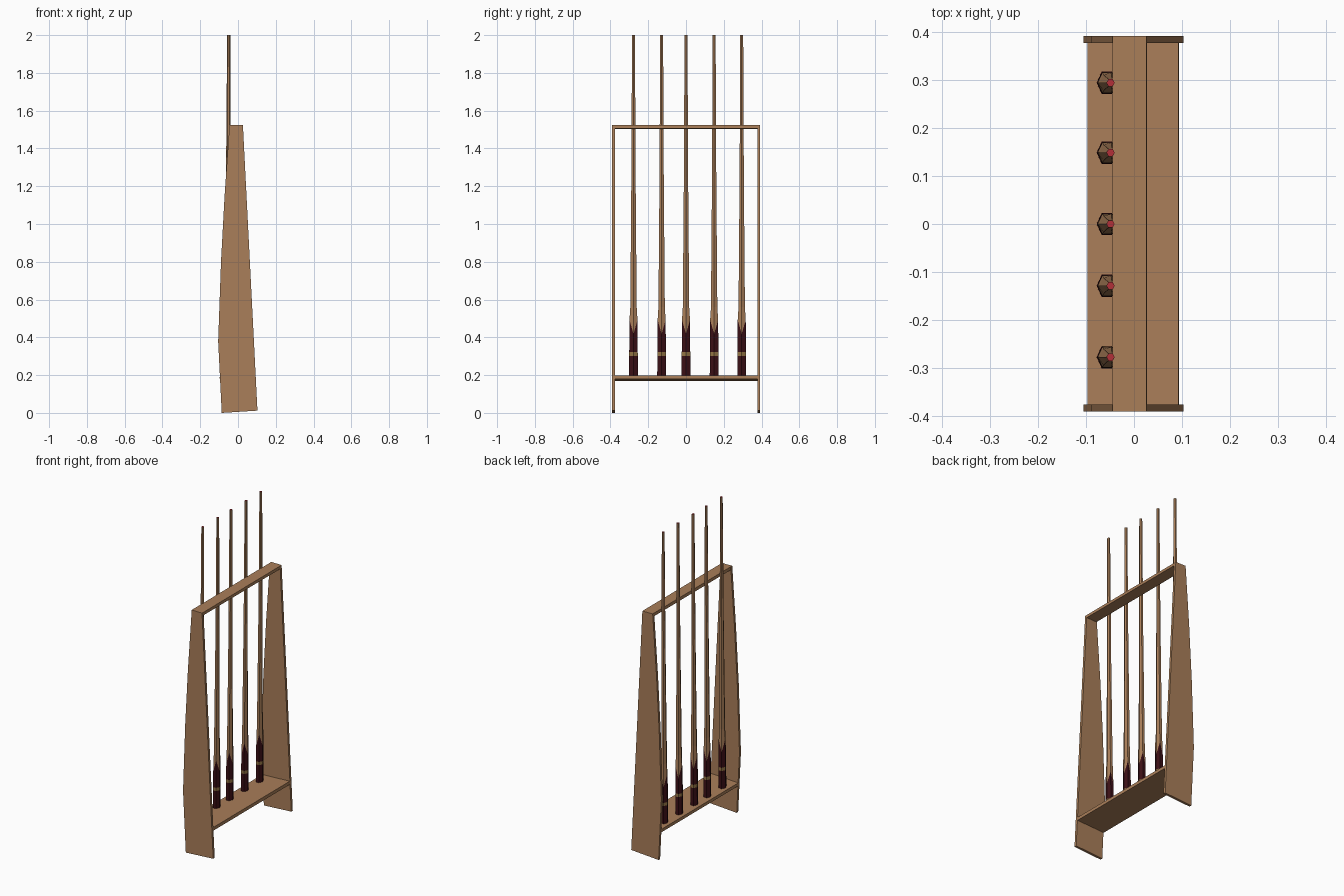
import bpy, bmesh, math

if "Cube" in bpy.data.objects:
    bpy.data.objects.remove(bpy.data.objects["Cube"])

def material(name, rgb):
    m = bpy.data.materials.new(name)
    m.diffuse_color = (*rgb, 1)
    m.use_nodes = True
    m.node_tree.nodes["Principled BSDF"].inputs["Base Color"].default_value = m.diffuse_color
    return m

WOOD = material("oak_wood", (0.40, 0.21, 0.10))
MAROON = material("dark_maroon", (0.045, 0.005, 0.008))
BRASS = material("brass_band", (0.30, 0.18, 0.06))
RED = material("red_tip", (0.45, 0.03, 0.04))

def finish(bm, name, mats):
    bmesh.ops.recalc_face_normals(bm, faces=bm.faces)
    me = bpy.data.meshes.new(name)
    bm.to_mesh(me)
    bm.free()
    for m in mats:
        me.materials.append(m)
    ob = bpy.data.objects.new(name, me)
    bpy.context.collection.objects.link(ob)
    return ob

def extrude_profile(name, pts, y0, y1):
    """Prism from an x-z outline stretched along y."""
    bm = bmesh.new()
    a = [bm.verts.new((x, y0, z)) for x, z in pts]
    b = [bm.verts.new((x, y1, z)) for x, z in pts]
    bm.faces.new(a)
    bm.faces.new(b)
    for i in range(len(pts)):
        j = (i + 1) % len(pts)
        bm.faces.new((a[i], a[j], b[j], b[i]))
    return finish(bm, name, [WOOD])

# Tapered side panels
side = [(-0.086, 0.0), (0.103, 0.012), (0.026, 1.524), (-0.045, 1.525),
        (-0.071, 1.15), (-0.090, 0.8), (-0.105, 0.38)]
extrude_profile("side_panel_left", side, -0.392, -0.377)
extrude_profile("side_panel_right", side, 0.378, 0.393)

# Bottom shelf and top rail, tilted slightly like the panel feet
extrude_profile("bottom_shelf", [(-0.096, 0.170), (0.094, 0.179),
                                 (0.093, 0.199), (-0.097, 0.190)], -0.377, 0.378)
extrude_profile("top_rail", [(-0.044, 1.504), (0.027, 1.506),
                             (0.026, 1.524), (-0.045, 1.525)], -0.377, 0.378)

def cue(name, y):
    """Six-sided leaning stick: (z, x centre, x radius, y radius, jag) per ring."""
    rings = [(0.191, -0.057, 0.0210, 0.0270, 0),
             (0.302, -0.0565, 0.0208, 0.0262, 0),
             (0.322, -0.0565, 0.0208, 0.0260, 0),
             (0.455, -0.056, 0.0200, 0.0245, 0.037),
             (0.56, -0.0555, 0.0165, 0.0195, 0),
             (1.25, -0.052, 0.0115, 0.0130, 0),
             (2.0, -0.049, 0.0085, 0.0090, 0)]
    slots = [1, 2, 1, 0, 0, 0]
    bm = bmesh.new()
    loops = []
    for z, cx, rx, ry, jag in rings:
        loops.append([bm.verts.new((cx + rx * math.cos(k * math.pi / 3),
                                    y + ry * math.sin(k * math.pi / 3),
                                    z + (jag if k % 2 else -jag))) for k in range(6)])
    for lo, hi, slot in zip(loops, loops[1:], slots):
        for k in range(6):
            n = (k + 1) % 6
            bm.faces.new((lo[k], lo[n], hi[n], hi[k])).material_index = slot
    bm.faces.new(loops[0]).material_index = 1
    bm.faces.new(loops[-1]).material_index = 3
    finish(bm, name, [WOOD, MAROON, BRASS, RED])

# Row of cues
for i, y in enumerate((-0.278, -0.129, 0.0, 0.149, 0.295)):
    cue(f"cue_{i + 1}", y)
